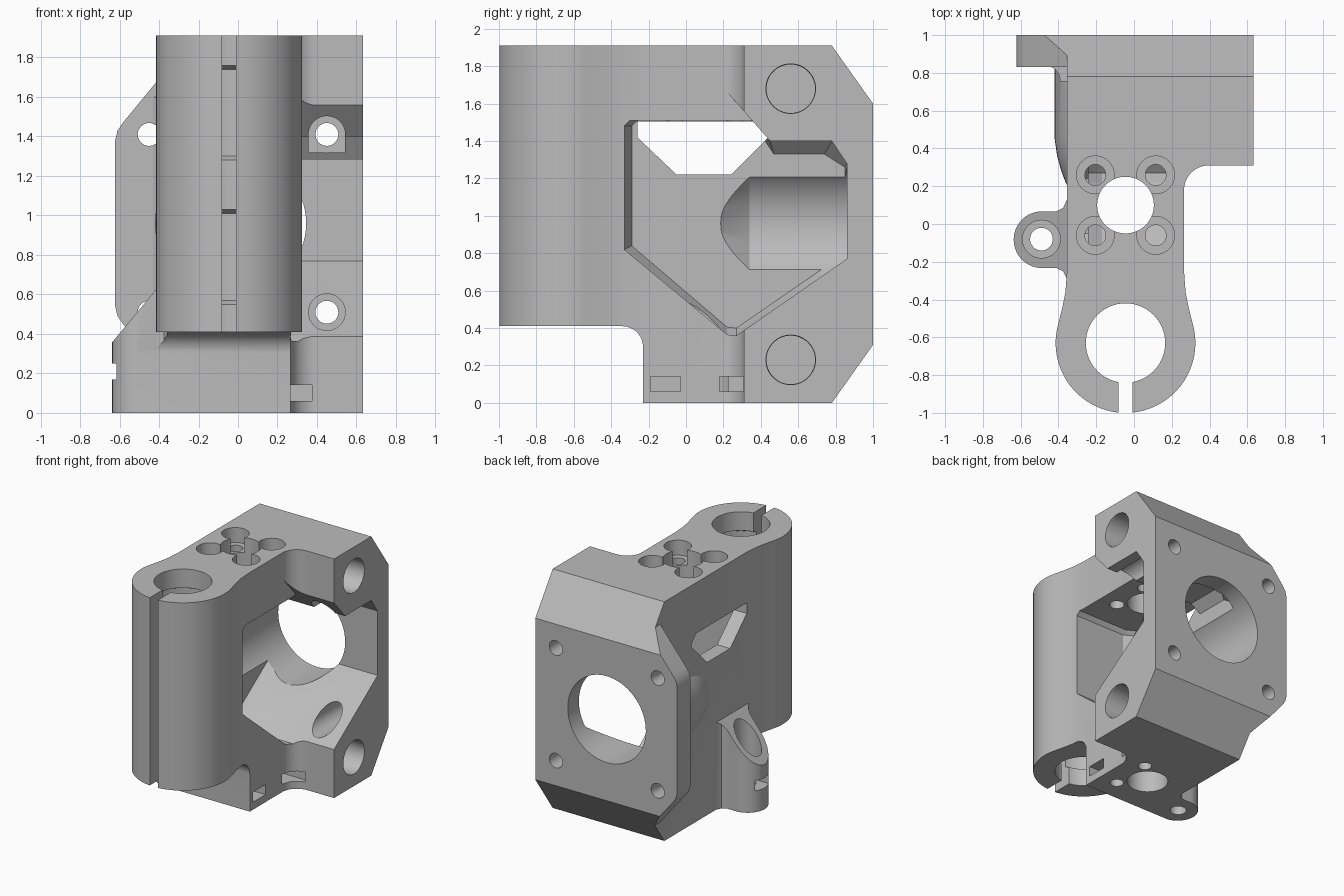
import bpy, bmesh
from math import sin, cos, radians

cube = bpy.data.objects.get("Cube")
if cube:
    bpy.data.objects.remove(cube, do_unlink=True)

grey = bpy.data.materials.new("plain grey")
grey.use_nodes = True
colour = (0.5, 0.5, 0.5, 1)
grey.diffuse_color = colour
grey.node_tree.nodes["Principled BSDF"].inputs["Base Color"].default_value = colour


def place(axis, a, b, t):
    return {"x": (t, a, b), "y": (a, t, b), "z": (a, b, t)}[axis]


def loft(name, axis, rings):
    """Solid through matching rings, each given as (position, outline)."""
    bm = bmesh.new()
    loops = [[bm.verts.new(place(axis, a, b, t)) for a, b in pts] for t, pts in rings]
    n = len(loops[0])
    for low, high in zip(loops, loops[1:]):
        for i in range(n):
            j = (i + 1) % n
            bm.faces.new((low[i], low[j], high[j], high[i]))
    caps = [bm.faces.new(loops[0]), bm.faces.new(loops[-1])]
    bmesh.ops.recalc_face_normals(bm, faces=bm.faces)
    mesh = bpy.data.meshes.new(name)
    bm.to_mesh(mesh)
    bm.free()
    mesh.materials.append(grey)
    ob = bpy.data.objects.new(name, mesh)
    bpy.context.collection.objects.link(ob)
    return ob


def prism(name, axis, pts, lo, hi):
    return loft(name, axis, [(lo, pts), (hi, pts)])


def arc(a, b, r, start, end, n=16):
    steps = [radians(start + (end - start) * i / n) for i in range(n + 1)]
    return [(a + r * cos(s), b + r * sin(s)) for s in steps]


def turned(name, axis, a, b, profile, n=64):
    return loft(name, axis, [(t, arc(a, b, r, 0, 360, n)[:-1]) for t, r in profile])


def rect(a0, a1, b0, b1):
    return [(a0, b0), (a1, b0), (a1, b1), (a0, b1)]


def combine(target, tool, operation):
    mod = target.modifiers.new(operation, "BOOLEAN")
    mod.operation = operation
    mod.solver = "EXACT"
    mod.object = tool
    bpy.context.view_layer.objects.active = target
    bpy.ops.object.modifier_apply(modifier=mod.name)
    bpy.data.objects.remove(tool, do_unlink=True)


def cut(tool):
    combine(body, tool, "DIFFERENCE")


def add(tool):
    combine(body, tool, "UNION")


MID = -0.045      # centre line of neck, clamp and vertical bore
HALF = 0.31       # half width of the neck
CLAMP_Y = -0.63
MOTOR_Z = 0.96

# Plan outline of the body with its round clamp
flare = [(HALF, -0.25), (HALF + 0.008, -0.36), (HALF + 0.026, -0.45)]
plan = [(0.632, 1.1), (MID - HALF, 1.1)]
plan += [(MID - x, y) for x, y in flare]
plan += arc(MID, CLAMP_Y, 0.37, 164, 376, 56)
plan += [(MID + x, y) for x, y in reversed(flare)]
plan += arc(0.395, 0.18, 0.13, 180, 90, 14)
plan += [(0.632, 0.31)]
body = prism("carriage_body", "z", plan, -0.1, 2.1)

# Left wing of the motor plate, with a fillet against the wall
wing = [(-0.3, 1.82), (-0.3, 0.1), (-0.41, 0.24), (-0.58, 0.447), (-0.61, 0.49), (-0.622, 0.54),
        (-0.622, 1.38), (-0.61, 1.43), (-0.58, 1.473), (-0.41, 1.68)]
add(prism("plate_wing", "y", wing, 0.83, 1.1))
fillet = arc(-0.475, 0.755, 0.085, 90, 0, 8) + [(-0.3, 0.755), (-0.3, 0.9), (-0.475, 0.9)]
add(prism("wing_fillet", "z", fillet, 0.32, 1.6))

# Bulge around the motor bore
add(turned("motor_bulge", "y", 0, MOTOR_Z,
           [(0.16, 0.33), (0.22, 0.362), (0.28, 0.385), (0.36, 0.407), (0.45, 0.42), (0.9, 0.42)]))

# Side post with a sloping top
post_plan = ([(-0.3, 0.13), (-0.355, 0.13), (-0.375, 0.085), (-0.41, 0.067)]
             + arc(-0.487, -0.083, 0.15, 90, 270, 28)
             + [(-0.41, -0.233), (-0.375, -0.25), (-0.355, -0.29), (-0.3, -0.29)])
post = prism("side_post", "z", post_plan, -0.05, 0.9)
slope = [(-0.68, 0.306), (-0.2, 0.882), (-0.2, 1.2), (-0.68, 1.2)]
combine(post, prism("post_slope", "y", slope, -0.6, 0.6), "DIFFERENCE")
add(post)

# Trim everything to the side silhouette
side = ([(-1.1, 1.91), (-1.1, 0.41)] + arc(-0.34, 0.30, 0.11, 90, 0, 12)
        + [(-0.23, 0), (0.78, 0), (1, 0.31), (1, 1.6), (0.78, 1.91)])
combine(body, prism("side_silhouette", "x", side, -1.2, 1.2), "INTERSECT")

# Large cavity open to the left side, narrowing near its back wall
opening = [(-0.33, 0.82), (-0.33, 1.48), (-0.30, 1.51), (0.353, 1.51), (0.45, 1.40),
           (0.78, 1.40), (0.86, 1.28), (0.86, 0.77), (0.27, 0.36), (0.22, 0.365)]
inner = [(-0.29, 0.84), (-0.29, 1.48), (-0.26, 1.509), (0.35, 1.509), (0.47, 1.33),
         (0.74, 1.33), (0.85, 1.26), (0.85, 0.80), (0.27, 0.40), (0.22, 0.405)]
cut(loft("cavity", "x", [(-0.24, inner), (-0.17, opening), (1, opening)]))
cut(prism("cavity_lip", "x", [(0.1, 1.5), (0.1, 1.797), (0.353, 1.51), (0.353, 1.5)], 0.266, 1))

# Window through the right wall
window = [(-0.26, 1.505), (0.38, 1.505), (0.44, 1.44), (0.44, 1.42),
          (0.24, 1.22), (-0.05, 1.22), (-0.26, 1.42)]
cut(prism("wall_window", "x", window, -0.6, -0.1))

# Motor bore with a conical end
cut(turned("motor_bore", "y", 0, MOTOR_Z, [(0.14, 0.19), (0.19, 0.245), (0.34, 0.345), (1.2, 0.345)]))

# Motor screws, with recesses on the thick side
for z in (MOTOR_Z - 0.45, MOTOR_Z + 0.45):
    for x in (-0.45, 0.45):
        cut(turned("motor_screw", "y", x, z, [(0.6, 0.058), (1.2, 0.058)], 32))
    cut(turned("screw_recess", "y", 0.45, z, [(0.2, 0.093), (0.862, 0.093)], 32))
cut(prism("recess_drop", "y", rect(0.357, 0.543, 1.318, 1.41), 0.4, 0.861))

# Blind rod sockets
for z in (0.23, 1.68):
    cut(turned("rod_socket", "x", 0.56, z, [(-0.25, 0.13), (0.61, 0.13), (0.64, 0.134)], 48))

# Vertical screw bore, flange screws and nut slots
cut(turned("lead_screw_bore", "z", MID, 0.1, [(-0.2, 0.15), (2.1, 0.15)]))
for y in (-0.06, 0.26):
    for x in (MID - 0.16, MID + 0.16):
        cut(turned("flange_screw", "z", x, y, [(1.4, 0.055), (1.79, 0.055), (1.79, 0.1), (2, 0.1)], 32))
    cut(turned("foot_screw", "z", MID + 0.16, y, [(-0.1, 0.05), (0.22, 0.05)], 32))
cut(prism("nut_slot_front", "z", rect(0.04, 0.5, -0.19, -0.03), 0.06, 0.14))
cut(prism("nut_slot_back", "z", rect(0.04, 0.375, 0.18, 0.34), 0.06, 0.14))

# Post screw and nut slot
cut(turned("post_screw", "z", -0.49, -0.08, [(-0.1, 0.06), (0.33, 0.06), (0.33, 0.1), (1, 0.1)], 40))
cut(prism("post_nut_slot", "z", rect(-0.8, -0.41, -0.16, 0), 0.17, 0.25))

# Clamp bore with two bearing seats, and the clamp slit
bore = [(0.3, 0.21)]
for low, high in ((0.55, 1.03), (1.28, 1.76)):
    bore += [(low, 0.21), (low + 0.02, 0.25), (high - 0.02, 0.25), (high, 0.21)]
bore.append((2, 0.21))
cut(turned("clamp_bore", "z", MID, CLAMP_Y, bore))
cut(prism("clamp_slit", "z", rect(MID - 0.036, MID + 0.036, -1.1, -0.7), 0.2, 2.1))

# Smooth the curved faces and keep the edges crisp
bpy.ops.object.select_all(action="DESELECT")
body.select_set(True)
bpy.context.view_layer.objects.active = body
bpy.ops.object.shade_smooth_by_angle(angle=radians(25))
